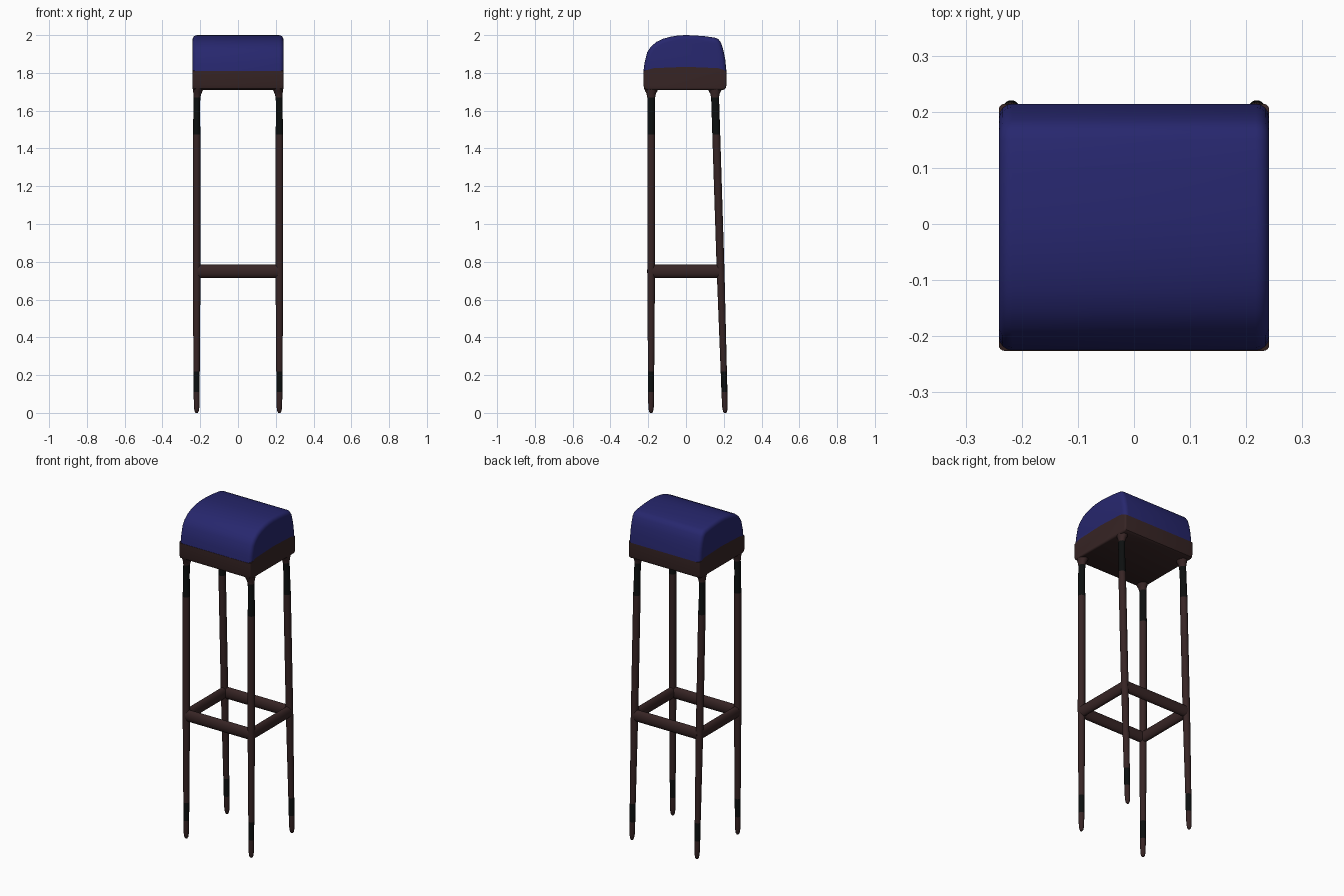
import bpy, bmesh, math

if "Cube" in bpy.data.objects:
    bpy.data.objects.remove(bpy.data.objects["Cube"])


def material(name, rgb):
    m = bpy.data.materials.new(name)
    m.diffuse_color = (*rgb, 1)
    m.use_nodes = True
    m.node_tree.nodes["Principled BSDF"].inputs["Base Color"].default_value = m.diffuse_color
    return m


BLUE = material("blue fabric", (0.020, 0.020, 0.155))
WOOD = material("dark brown wood", (0.038, 0.018, 0.018))
BLACK = material("black trim", (0.004, 0.005, 0.005))


def finish(bm, name, mats, angle=40):
    bmesh.ops.recalc_face_normals(bm, faces=bm.faces)
    me = bpy.data.meshes.new(name)
    bm.to_mesh(me)
    bm.free()
    for m in mats:
        me.materials.append(m)
    ob = bpy.data.objects.new(name, me)
    bpy.context.collection.objects.link(ob)
    bpy.ops.object.select_all(action='DESELECT')
    ob.select_set(True)
    bpy.context.view_layer.objects.active = ob
    bpy.ops.object.shade_smooth_by_angle(angle=math.radians(angle))
    return ob


def seat_block(name, outline, seam, mat, bevel, half=0.241):
    """Extrude a side profile (y, z) across x, rounding the ends but not the seam."""
    bm = bmesh.new()
    pts = outline + seam
    face = bm.faces.new([bm.verts.new((-half, y, z)) for y, z in pts])
    geom = bmesh.ops.extrude_face_region(bm, geom=[face])["geom"]
    for v in geom:
        if isinstance(v, bmesh.types.BMVert):
            v.co.x = half
    seam_ys = {round(p[0], 4) for p in seam}
    ends = {outline[0], outline[-1]}

    def on_seam(v):
        return any(abs(v.co.y - y) < 1e-4 and abs(v.co.z - z) < 1e-4
                   for y, z in list(ends) + seam)

    edges = [e for e in bm.edges
             if abs(e.verts[0].co.x - e.verts[1].co.x) < 1e-5
             and not all(on_seam(v) for v in e.verts)]
    bmesh.ops.bevel(bm, geom=edges, offset=bevel, segments=4, profile=0.5, affect='EDGES')
    return finish(bm, name, [mat])


# seam between cushion and frame, slightly arched
seam = [(0.17, 1.825), (0.0, 1.832), (-0.17, 1.825)]

# cushion, domed towards the front
cushion = [(-0.225, 1.81), (-0.220, 1.85), (-0.205, 1.91), (-0.185, 1.94),
           (-0.155, 1.965), (-0.12, 1.981), (-0.08, 1.992), (-0.04, 1.998),
           (0.0, 2.0), (0.05, 1.998), (0.10, 1.994), (0.15, 1.987),
           (0.17, 1.980), (0.185, 1.96), (0.198, 1.92), (0.208, 1.87), (0.214, 1.81)]
seat_block("cushion", cushion, seam, BLUE, 0.024)

# wooden seat frame
frame = [(0.214, 1.81), (0.214, 1.735), (0.210, 1.718), (0.198, 1.71),
         (-0.208, 1.71), (-0.221, 1.718), (-0.226, 1.735), (-0.226, 1.81)]
seat_block("seat_frame", frame, seam[::-1], WOOD, 0.010)


def leg(name, side, y_foot, y_top):
    # height, x radius, y radius, inward shift at the top
    rings = [(0.0, 0.006, 0.006, 0), (0.008, 0.011, 0.011, 0), (0.03, 0.0145, 0.0145, 0),
             (0.11, 0.016, 0.016, 0), (0.22, 0.0165, 0.0165, 0), (0.75, 0.0205, 0.0205, 0),
             (1.475, 0.0205, 0.021, 0), (1.60, 0.0165, 0.021, 0), (1.67, 0.018, 0.021, 0.002),
             (1.69, 0.021, 0.025, 0.004), (1.703, 0.025, 0.032, 0.006),
             (1.718, 0.028, 0.038, 0.008)]
    n = 20
    bm = bmesh.new()
    loops = []
    for z, rx, ry, inset in rings:
        y = y_foot + (y_top - y_foot) * z / 1.7
        x = side * (0.219 - inset)
        loops.append([bm.verts.new((x + rx * math.cos(2 * math.pi * i / n),
                                    y + ry * math.sin(2 * math.pi * i / n), z))
                      for i in range(n)])
    for a, b in zip(loops, loops[1:]):
        for i in range(n):
            j = (i + 1) % n
            f = bm.faces.new((a[i], a[j], b[j], b[i]))
            # black bands near the foot and below the seat
            z = f.calc_center_median().z
            f.material_index = int(0.11 < z < 0.22 or 1.475 < z < 1.67)
    bm.faces.new(loops[0])
    bm.faces.new(loops[-1])
    finish(bm, name, [WOOD, BLACK], 60)


for side, label in ((-1, "left"), (1, "right")):
    leg("front_leg_" + label, side, -0.185, -0.184)
    leg("rear_leg_" + label, side, 0.207, 0.153)


def stretcher(name, loc, length, along_y):
    """Oval rail, taller than it is wide."""
    bm = bmesh.new()
    n = 20
    ends = []
    for t in (-length / 2, length / 2):
        ring = []
        for i in range(n):
            a = 2 * math.pi * i / n
            w, h = 0.021 * math.cos(a), 0.035 * math.sin(a)
            off = (w, t, h) if along_y else (t, w, h)
            ring.append(bm.verts.new([p + o for p, o in zip(loc, off)]))
        ends.append(ring)
        bm.faces.new(ring)
    for i in range(n):
        j = (i + 1) % n
        bm.faces.new((ends[0][i], ends[0][j], ends[1][j], ends[1][i]))
    finish(bm, name, [WOOD])


# footrest rails
stretcher("front_rail", (0, -0.185, 0.75), 0.43, False)
stretcher("rear_rail", (0, 0.183, 0.75), 0.43, False)
stretcher("left_rail", (-0.218, 0, 0.75), 0.365, True)
stretcher("right_rail", (0.218, 0, 0.75), 0.365, True)
